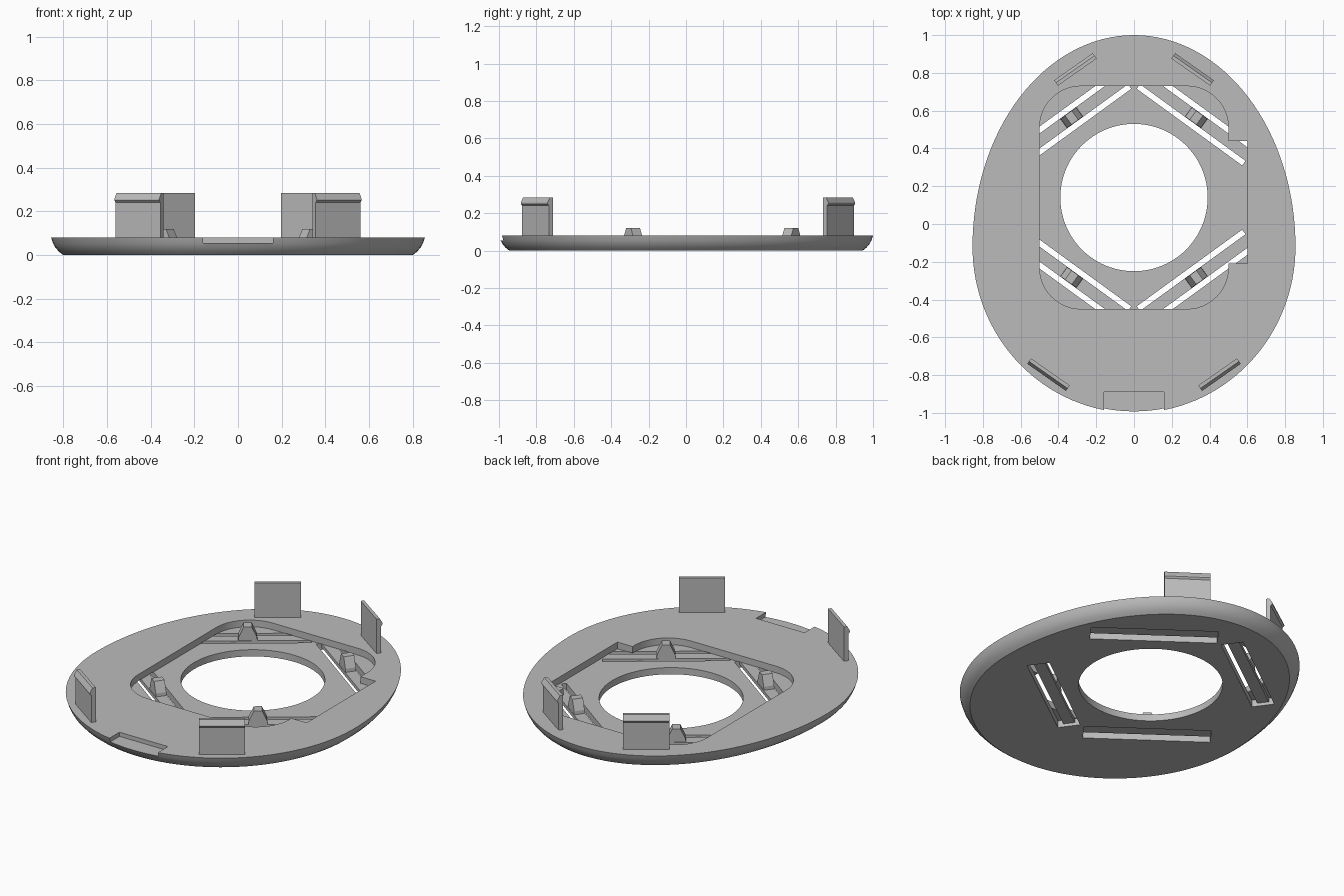
import bpy, bmesh, math
from mathutils import Matrix, Vector

if "Cube" in bpy.data.objects:
    bpy.data.objects.remove(bpy.data.objects["Cube"])

grey = bpy.data.materials.new("plain_grey")
grey.diffuse_color = (0.5, 0.5, 0.5, 1)
grey.use_nodes = True
grey.node_tree.nodes["Principled BSDF"].inputs["Base Color"].default_value = grey.diffuse_color


def loft(name, rings, matrix=Matrix()):
    """Closed solid through rings that have equal point counts."""
    bm = bmesh.new()
    vs = [[bm.verts.new(matrix @ Vector(p)) for p in r] for r in rings]
    n = len(vs[0])
    for a, b in zip(vs, vs[1:]):
        for i in range(n):
            j = (i + 1) % n
            bm.faces.new((a[i], a[j], b[j], b[i]))
    bm.faces.new(vs[0][::-1])
    bm.faces.new(vs[-1])
    bmesh.ops.recalc_face_normals(bm, faces=bm.faces)
    me = bpy.data.meshes.new(name)
    bm.to_mesh(me)
    bm.free()
    me.materials.append(grey)
    ob = bpy.data.objects.new(name, me)
    bpy.context.collection.objects.link(ob)
    return ob


def prism(name, pts, z0, z1, matrix=Matrix()):
    return loft(name, [[(x, y, z) for x, y in pts] for z in (z0, z1)], matrix)


def rect(x0, x1, y0, y1):
    return [(x0, y0), (x1, y0), (x1, y1), (x0, y1)]


def place(x, y, angle):
    return Matrix.Translation((x, y, 0)) @ Matrix.Rotation(angle, 4, 'Z')


def egg(inset, z, n=128):
    """Oval outline, blunter at the front than at the back."""
    ring = []
    for i in range(n):
        a = 2 * math.pi * i / n
        ry = 1.12 if math.sin(a) > 0 else 0.88
        ring.append(((0.855 - inset) * math.cos(a),
                     -0.12 + (ry - inset) * math.sin(a), z))
    return ring


# Oval plate with a rounded lower rim
RIM = [(0.055, 0), (0.036, 0.015), (0.02, 0.033), (0.008, 0.055), (0, 0.08)]
plate = loft("oval_plate", [egg(i, z) for i, z in RIM])

# Round opening, rounded recess, side pocket and front notch
FLOOR = 0.04
circle = [(0.39 * math.cos(a), 0.14 + 0.39 * math.sin(a))
          for a in (2 * math.pi * i / 96 for i in range(96))]
R = 0.22
rounded = []
for k, (cx, cy) in enumerate([(0.5 - R, 0.73 - R), (R - 0.5, 0.73 - R),
                              (R - 0.5, R - 0.45), (0.5 - R, R - 0.45)]):
    for i in range(13):
        a = math.pi / 2 * (k + i / 12)
        rounded.append((cx + R * math.cos(a), cy + R * math.sin(a)))
cutters = [
    prism("recess_cutter", rounded, FLOOR, 0.2),
    prism("pocket_cutter", rect(0.4, 0.6, -0.21, 0.44), FLOOR, 0.2),
    prism("opening_cutter", circle, -0.1, 0.3),
    prism("notch_cutter", rect(-0.16, 0.16, -1.1, -0.89), 0.055, 0.2),
]

# Diagonal slots, each with a spring bar and a tapered catch
TILT = math.radians(36)
HALF = 0.345
for side, sx in (("left", -1), ("right", 1)):
    for end, sy in (("back", 1), ("front", -1)):
        m = place(sx * 0.33, 0.14 + sy * 0.423, -sx * sy * TILT)
        cutters.append(prism("slot_cutter", rect(-HALF, HALF, -0.062, 0.062),
                             -0.1, FLOOR + 0.001, m))
        prism(f"spring_bar_{end}_{side}",
              rect(-HALF - 0.005, HALF + 0.005, -0.032, 0.032), 0.018, FLOOR, m)
        loft(f"catch_{end}_{side}",
             [[(x, y, z) for x, y in rect(-w, w, -0.03, 0.03)]
              for w, z in ((0.052, FLOOR - 0.002), (0.05, 0.06), (0.022, 0.12))], m)

for c in cutters:
    c.hide_render = True
    mod = plate.modifiers.new("cut", 'BOOLEAN')
    mod.operation = 'DIFFERENCE'
    mod.solver = 'EXACT'
    mod.object = c
bpy.context.view_layer.objects.active = plate
plate.select_set(True)
for mod in list(plate.modifiers):
    bpy.ops.object.modifier_apply(modifier=mod.name)
for c in cutters:
    bpy.data.objects.remove(c)
bpy.ops.object.shade_smooth_by_angle(angle=math.radians(30))

# Upright clip tabs with an outward lip at the top
TAB = [(-0.017, 0.07), (0.009, 0.07), (0.009, 0.24), (0.018, 0.25),
       (0.018, 0.257), (0.002, 0.285), (-0.017, 0.285)]
for side, sx in (("left", -1), ("right", 1)):
    for end, sy, x, y in (("back", 1, 0.31, 0.818), ("front", -1, 0.4525, 0.797)):
        # local +y points away from the centre
        out = math.atan2(sy * math.cos(math.radians(35)),
                         sx * math.sin(math.radians(35)))
        m = place(sx * x, sy * y, out - math.pi / 2)
        loft(f"clip_tab_{end}_{side}",
             [[(u, v, z) for v, z in TAB] for u in (-0.125, 0.125)], m)
